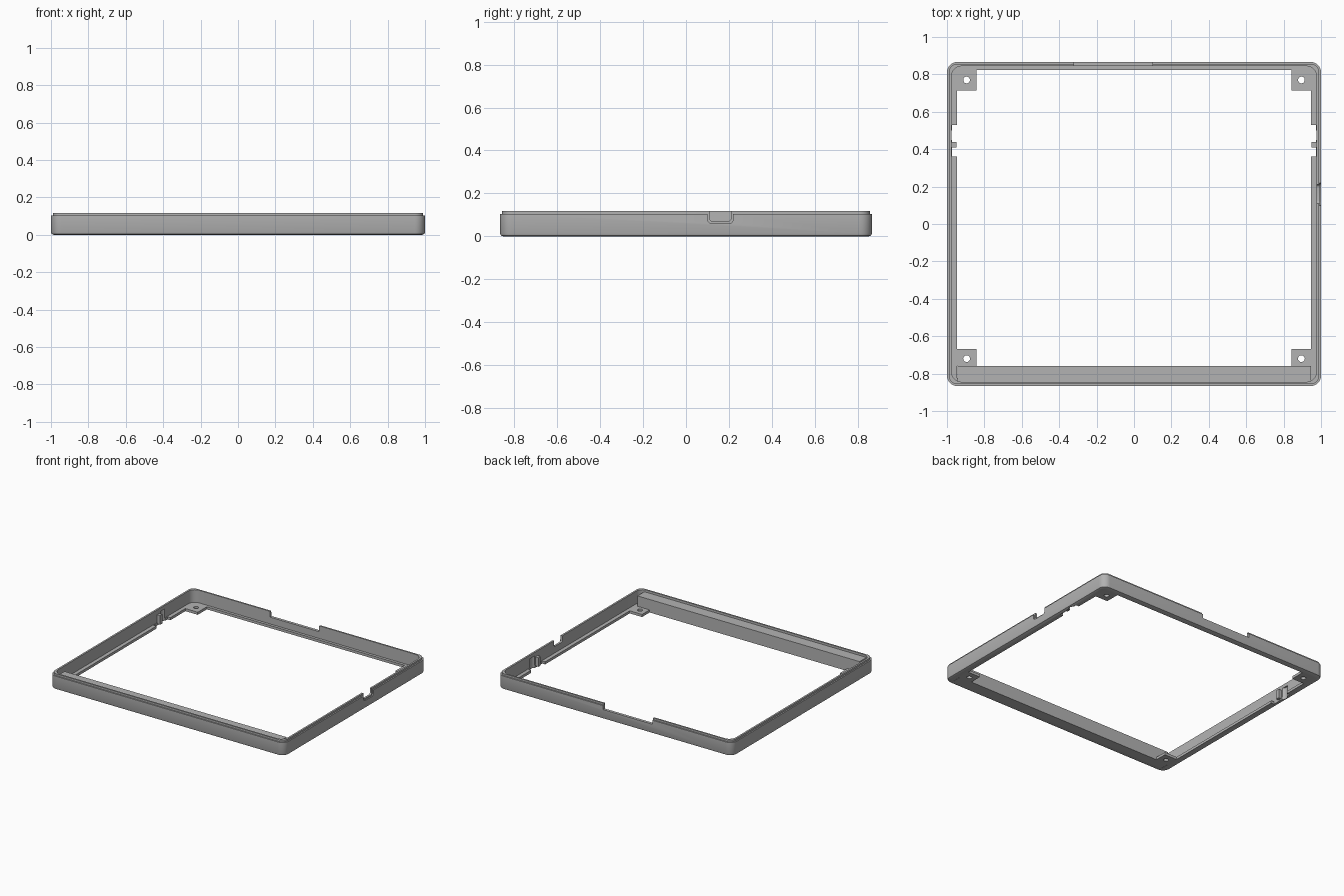
import bpy, bmesh, math

cube = bpy.data.objects.get("Cube")
if cube:
    bpy.data.objects.remove(cube)

HALF_X, HALF_Y = 1.0, 0.866
HEIGHT, FLOOR, CORNER = 0.117, 0.02, 0.055

grey = bpy.data.materials.new("matte grey")
grey.use_nodes = True
colour = (0.45, 0.45, 0.45, 1)
grey.diffuse_color = colour
grey.node_tree.nodes["Principled BSDF"].inputs["Base Color"].default_value = colour


def finish(name, bm):
    bmesh.ops.recalc_face_normals(bm, faces=bm.faces)
    mesh = bpy.data.meshes.new(name)
    bm.to_mesh(mesh)
    bm.free()
    mesh.materials.append(grey)
    obj = bpy.data.objects.new(name, mesh)
    bpy.context.collection.objects.link(obj)
    return obj


def box(name, x, y, z, round_axis=None, radius=0.0):
    """Box from three (low, high) ranges, optionally with edges along one axis rounded."""
    bm = bmesh.new()
    bmesh.ops.create_cube(bm, size=1)
    for v in bm.verts:
        v.co = [lo + (c + 0.5) * (hi - lo) for c, (lo, hi) in zip(v.co, (x, y, z))]
    if round_axis is not None:
        edges = [e for e in bm.edges
                 if abs((e.verts[0].co - e.verts[1].co).normalized()[round_axis]) > 0.9]
        bmesh.ops.bevel(bm, geom=edges, offset=radius, segments=5,
                        profile=0.5, affect='EDGES')
    return finish(name, bm)


def cylinder(name, x, y, z, radius):
    bm = bmesh.new()
    bmesh.ops.create_cone(bm, cap_ends=True, segments=24, radius1=radius,
                          radius2=radius, depth=z[1] - z[0])
    bmesh.ops.translate(bm, verts=bm.verts, vec=(x, y, sum(z) / 2))
    return finish(name, bm)


def cut(target, cutter):
    mod = target.modifiers.new("cut", 'BOOLEAN')
    mod.operation, mod.object, mod.solver = 'DIFFERENCE', cutter, 'EXACT'
    bpy.context.view_layer.objects.active = target
    bpy.ops.object.modifier_apply(modifier=mod.name)
    bpy.data.objects.remove(cutter)


def rounded_loop(bm, inset_x, inset_y, z, radius, steps=8):
    loop = []
    for quarter, (sx, sy) in enumerate(((1, 1), (-1, 1), (-1, -1), (1, -1))):
        cx = sx * (HALF_X - inset_x - radius)
        cy = sy * (HALF_Y - inset_y - radius)
        for i in range(steps + 1):
            a = (quarter + i / steps) * math.pi / 2
            loop.append(bm.verts.new((cx + radius * math.cos(a), cy + radius * math.sin(a), z)))
    return loop


# Frame: closed wall section (x inset, y inset, z, corner radius) swept round
section = [
    (0.014, 0.014, 0, CORNER - 0.014),
    (0.004, 0.004, 0.004, CORNER - 0.004),
    (0, 0, 0.014, CORNER),
    (0, 0, 0.103, CORNER),
    (0.010, 0.010, 0.103, CORNER - 0.010),
    (0.010, 0.010, HEIGHT, CORNER - 0.010),
    (0.024, 0.022, HEIGHT, CORNER),
    (0.024, 0.022, FLOOR, CORNER),
    (0.053, 0.043, FLOOR, 0.001),
    (0.053, 0.043, 0, 0.001),
]
bm = bmesh.new()
loops = [rounded_loop(bm, *p) for p in section]
for a, b in zip(loops, loops[1:] + loops[:1]):
    for i in range(len(a)):
        j = (i + 1) % len(a)
        bm.faces.new((a[i], a[j], b[j], b[i]))
frame = finish("frame", bm)

# Wide notch in the back rim
cut(frame, box("notch_cutter", (-0.32, 0.10), (0.80, 0.90), (0.072, 0.2)))

# Port opening with a shallow outer recess on the +x wall
cut(frame, box("port_cutter", (0.96, 1.1), (0.11, 0.21), (0.07, 0.2), 0, 0.015))
cut(frame, box("recess_cutter", (0.991, 1.1), (0.10, 0.22), (0.06, 0.2), 0, 0.02))

# Gaps in the floor flange and curved pockets in both side walls
for side in (-1, 1):
    xs = sorted((side * 0.93, side * 0.972))
    cut(frame, box("gap_cutter", xs, (0.36, 0.53), (-0.05, 0.03)))
    cut(frame, cylinder("pocket_cutter", side * 0.953, 0.475, (-0.05, 0.09), 0.034))

# Small catches in the gaps
for side, label in ((1, "left"), (-1, "right")):
    box(label + "_catch", sorted((side * 0.95, side * 0.98)), (0.41, 0.438), (0.01, 0.08))

# Solid bar along the front
box("front_bar", (-0.945, 0.945), (-0.846, -0.76), (0, 0.1))

# Corner tabs with screw holes
for side, label in ((1, "left"), (-1, "right")):
    xs = sorted((side * 0.842, side * 0.947))
    for end, ys, hole_y in (("back", (0.713, 0.823), 0.77), ("front", (-0.668, -0.76), -0.72)):
        tab = box(label + "_" + end + "_tab", xs, sorted(ys), (0, FLOOR))
        cut(tab, cylinder("hole_cutter", side * 0.895, hole_y, (-0.05, 0.05), 0.018))

# Smooth the rounded corners, keep edges sharp
bpy.ops.object.select_all(action='DESELECT')
frame.select_set(True)
bpy.context.view_layer.objects.active = frame
bpy.ops.object.shade_smooth_by_angle(angle=math.radians(30))
